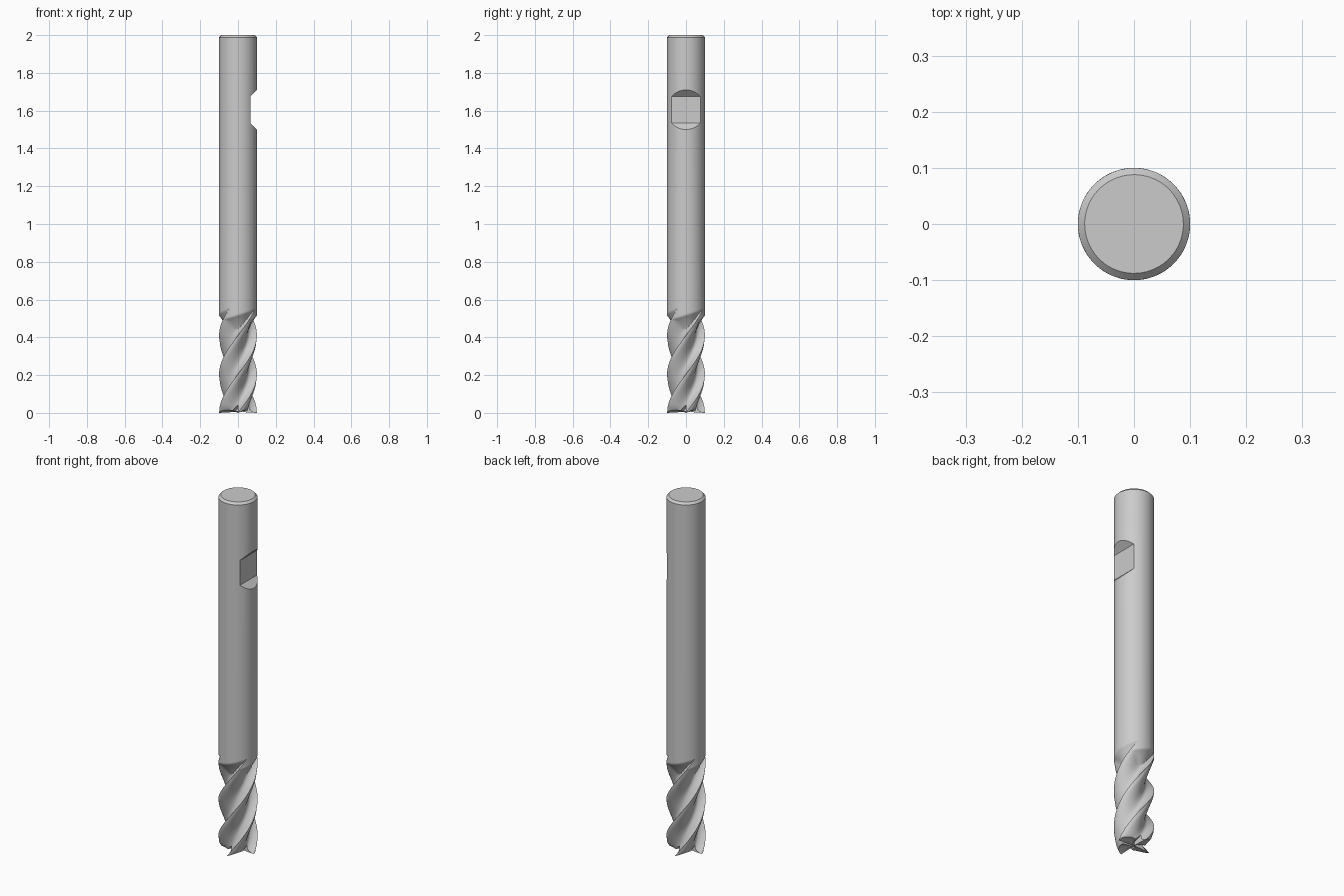
import bpy, bmesh, math
from mathutils import Matrix

if "Cube" in bpy.data.objects:
    bpy.data.objects.remove(bpy.data.objects["Cube"])

R = 0.1            # shank and cutting radius
LEAD = 0.82        # height of one full helix turn
TEETH = 4
RUN_START, RUN_END = 0.44, 0.56

# One tooth and flute as (degrees behind the cutting edge, radius)
TOOTH = [(0, 0.1), (5, 0.0985), (10, 0.097), (16, 0.092), (23, 0.085),
         (31, 0.077), (39, 0.069), (47, 0.0625), (55, 0.058), (63, 0.0555),
         (70, 0.055), (77, 0.0575), (82, 0.062), (86, 0.070),
         (88.3, 0.080), (89.5, 0.091)]
CORE = min(r for _, r in TOOTH)


def radius_at(a, r, z):
    """Flute radius, ramped out to the full shank above the flute end."""
    if z <= RUN_START:
        return r
    top = 0.49 + 0.06 * a / 90
    ramp = CORE + (R - CORE) * (z - RUN_START) / (top - RUN_START)
    return min(R, max(r, ramp))


def add_ring(bm, z, scale=1.0):
    ring = []
    twist = 2 * math.pi * min(z, RUN_END) / LEAD
    for k in range(TEETH):
        for a, r in TOOTH:
            t = twist + math.radians(a + 90 * k)
            rr = radius_at(a, r, z) * scale
            zz = z
            if z == 0:   # end clearance and dish
                zz = 0.2 * r * math.sin(math.radians(2 * a)) + 0.05 * (R - r)
            ring.append(bm.verts.new((rr * math.cos(t), rr * math.sin(t), zz)))
    return ring


def make_object(name, bm):
    bmesh.ops.recalc_face_normals(bm, faces=bm.faces)
    mesh = bpy.data.meshes.new(name)
    bm.to_mesh(mesh)
    bm.free()
    obj = bpy.data.objects.new(name, mesh)
    bpy.context.collection.objects.link(obj)
    return obj


def prism(name, start, end):
    """Solid between two matching outlines."""
    bm = bmesh.new()
    a = [bm.verts.new(p) for p in start]
    b = [bm.verts.new(p) for p in end]
    n = len(a)
    bm.faces.new(a)
    bm.faces.new(b[::-1])
    for i in range(n):
        bm.faces.new((a[i], b[i], b[(i + 1) % n], a[(i + 1) % n]))
    obj = make_object(name, bm)
    obj.hide_render = True
    return obj


# Body: twisted flutes, run-out, plain shank and top chamfer
bm = bmesh.new()
levels = [0] + [0.03 + i * (RUN_START - 0.03) / 28 for i in range(29)]
levels += [RUN_START + i * 0.005 for i in range(1, 25)]
rings = [add_ring(bm, z) for z in levels]
rings += [add_ring(bm, 1.988), add_ring(bm, 2.0, 0.88)]
n = len(rings[0])
for lo, hi in zip(rings, rings[1:]):
    for i in range(n):
        j = (i + 1) % n
        bm.faces.new((lo[i], lo[j], hi[j], hi[i]))
bm.faces.new(rings[-1])
tip = bm.verts.new((0, 0, 0.006))
for i in range(n):
    bm.faces.new((tip, rings[0][(i + 1) % n], rings[0][i]))
body = make_object("end_mill_body", bm)

# Clamping flat with sloped ends on the +x side
flat = [(0.065, 1.535), (0.065, 1.675), (0.12, 1.73), (0.12, 1.48)]
cutters = [prism("clamp_flat_cutter", [(x, -0.15, z) for x, z in flat],
                 [(x, 0.15, z) for x, z in flat])]

# End gashes in front of each cutting edge
for k in range(TEETH):
    gash = prism("end_gash_cutter",
                 [(0.006, -0.001, -0.02), (0.006, -0.001, 0.025), (0.006, -0.035, -0.02)],
                 [(0.13, -0.001, -0.02), (0.13, -0.001, 0.07), (0.13, -0.09, -0.02)])
    gash.data.transform(Matrix.Rotation(math.pi / 2 * k, 4, 'Z'))
    cutters.append(gash)

bpy.context.view_layer.objects.active = body
body.select_set(True)
for c in cutters:
    mod = body.modifiers.new("cut", 'BOOLEAN')
    mod.operation = 'DIFFERENCE'
    mod.solver = 'EXACT'
    mod.object = c
    bpy.ops.object.modifier_apply(modifier=mod.name)
    bpy.data.objects.remove(c, do_unlink=True)

bpy.ops.object.select_all(action='DESELECT')
body.select_set(True)
bpy.ops.object.shade_smooth_by_angle(angle=math.radians(28))
